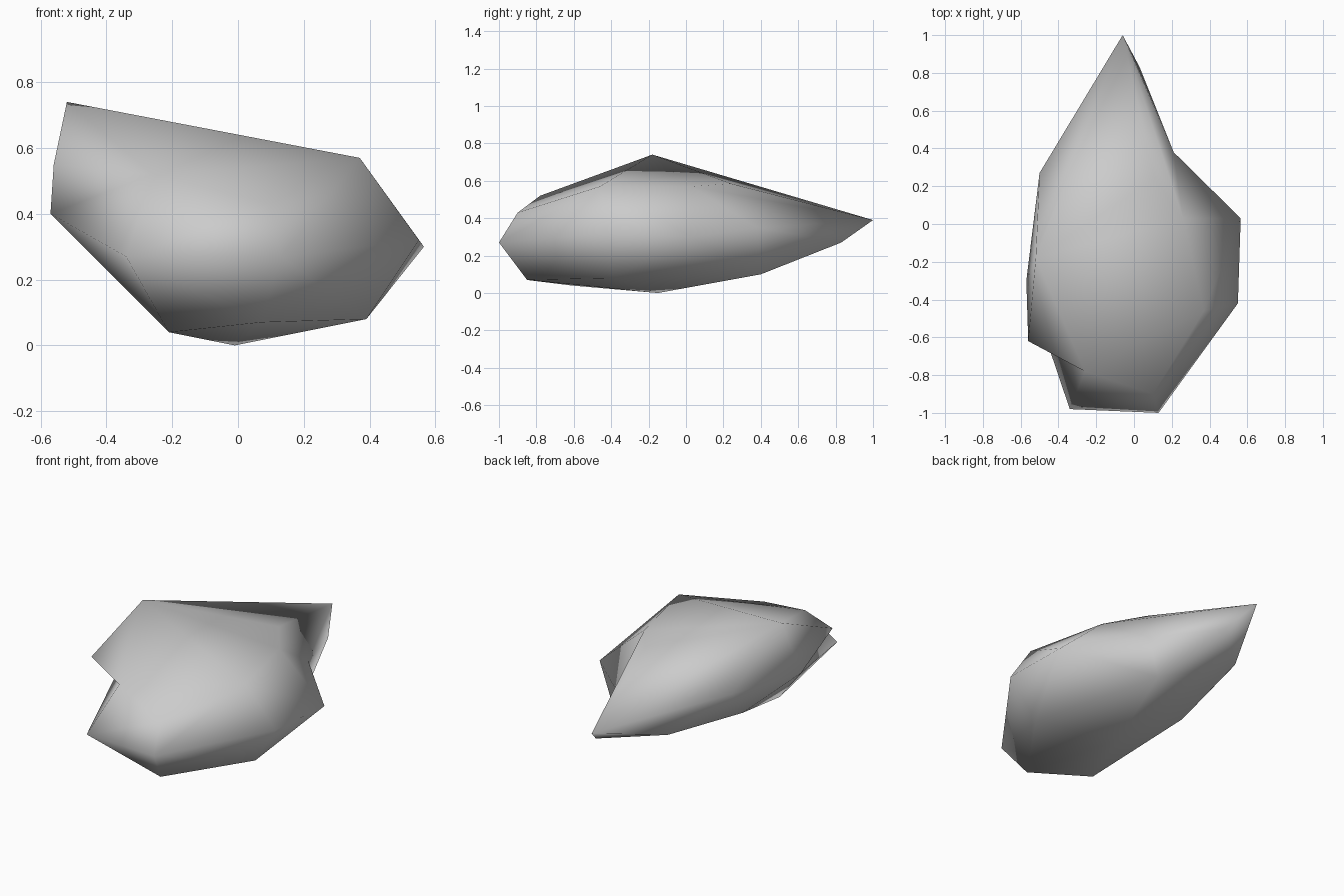
import bpy
import bmesh
from mathutils import Vector

cube = bpy.data.objects.get("Cube")
if cube:
    bpy.data.objects.remove(cube, do_unlink=True)

# Flat stone colour
stone = bpy.data.materials.new("stone_grey")
stone.use_nodes = True
grey = (0.6, 0.6, 0.6, 1)
stone.diffuse_color = grey
stone.node_tree.nodes["Principled BSDF"].inputs["Base Color"].default_value = grey

# Corner points of the rock
corners = {
    # upper surface
    "back_tip": (-.06, 1, .39),
    "peak": (-.52, -.18, .74),
    "top_right": (.37, -.46, .57),
    "top_right_back": (.26, .03, .57),
    "top_back": (.11, .24, .585),
    "top_front_left": (-.26, -.78, .52),
    "top_front_right": (.1, -.9, .43),
    "left_shoulder": (-.56, -.62, .55),
    # girdle
    "left_back": (-.5, .27, .47),
    "left_waist": (-.57, -.3, .4),
    "front_left": (-.34, -.98, .27),
    "front_right": (.13, -1, .27),
    "right_front": (.55, -.42, .32),
    "right_back": (.565, .03, .3),
    # underside
    "under_tip": (.03, .83, .27),
    "under_left_back": (-.27, .56, .27),
    "under_left_middle": (-.37, -.02, .21),
    "under_back": (.16, .4, .1),
    "under_right": (.39, -.39, .08),
    "under_front": (.07, -.85, .07),
    "under_left": (-.21, -.61, .04),
    "lowest": (-.01, -.15, 0),
}

bm = bmesh.new()
for co in corners.values():
    bm.verts.new(co)
bmesh.ops.convex_hull(bm, input=list(bm.verts))
bmesh.ops.triangulate(bm, faces=list(bm.faces))


def corner(name):
    target = Vector(corners[name])
    return min(bm.verts, key=lambda v: (v.co - target).length)


def edge_between(a, b):
    return bm.edges.get((corner(a), corner(b)))


def turn_edge(a, b):
    edge = edge_between(a, b)
    if edge:
        bmesh.utils.edge_rotate(edge, True)


# Undercut below the left shoulder
turn_edge("left_shoulder", "front_left")

# Hollow on the back right flank
edge = edge_between("back_tip", "right_back")
if edge:
    cut = bmesh.ops.subdivide_edges(bm, edges=[edge], cuts=1)
    for v in cut["geom_inner"]:
        if isinstance(v, bmesh.types.BMVert):
            v.co = (.21, .38, .35)
bmesh.ops.triangulate(bm, faces=list(bm.faces))
turn_edge("under_tip", "right_back")

bmesh.ops.recalc_face_normals(bm, faces=list(bm.faces))
for face in bm.faces:
    face.smooth = True

mesh = bpy.data.meshes.new("rock")
bm.to_mesh(mesh)
bm.free()
mesh.materials.append(stone)
rock = bpy.data.objects.new("rock", mesh)
bpy.context.collection.objects.link(rock)
